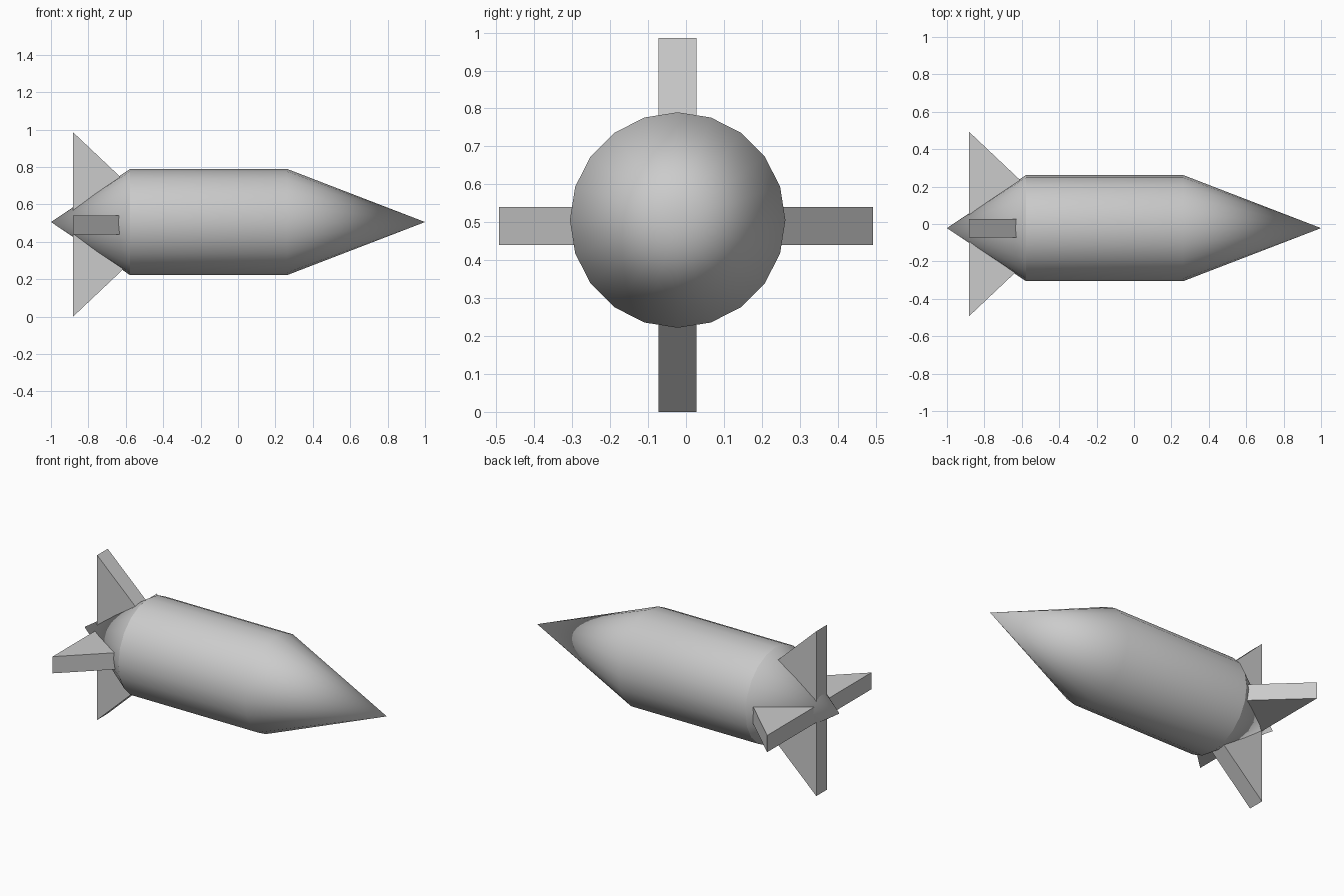
import bpy, bmesh, math

if "Cube" in bpy.data.objects:
    bpy.data.objects.remove(bpy.data.objects["Cube"])

CY, CZ = -0.022, 0.506   # body axis


def make_object(name, bm):
    bmesh.ops.recalc_face_normals(bm, faces=bm.faces)
    mesh = bpy.data.meshes.new(name)
    bm.to_mesh(mesh)
    bm.free()
    ob = bpy.data.objects.new(name, mesh)
    bpy.context.collection.objects.link(ob)
    return ob


# Hull: 20-sided spindle with a long nose and a short tail cone
def hull(sides=20, radius=0.284):
    bm = bmesh.new()
    rings = []
    for x in (-0.577, 0.262):
        ring = []
        for i in range(sides):
            a = 2 * math.pi * i / sides
            ring.append(bm.verts.new((x, CY + radius * math.sin(a), CZ + radius * math.cos(a))))
        rings.append(ring)
    tail, nose = bm.verts.new((-1, CY, CZ)), bm.verts.new((1, CY, CZ))
    back, front = rings
    for i in range(sides):
        j = (i + 1) % sides
        bm.faces.new((back[i], back[j], front[j], front[i]))
        bm.faces.new((tail, back[j], back[i]))
        bm.faces.new((nose, front[i], front[j]))
    return make_object("hull", bm)


# Fin pair: triangular prism spanning the tail, vertical or horizontal
def fin_pair(name, vertical):
    x0, x1, span, half = -0.882, -0.36, 0.493, 0.05
    bm = bmesh.new()
    profile = []
    for x, s in ((x0, -span), (x1, 0), (x0, span)):
        co = (x, CY - half, span + s) if vertical else (x, s, 0.49 - half)
        profile.append(bm.verts.new(co))
    face = bm.faces.new(profile)
    extruded = bmesh.ops.extrude_face_region(bm, geom=[face])["geom"]
    offset = (0, 2 * half, 0) if vertical else (0, 0, 2 * half)
    bmesh.ops.translate(bm, vec=offset,
                        verts=[v for v in extruded if isinstance(v, bmesh.types.BMVert)])
    return make_object(name, bm)


body = hull()
fin_pair("vertical_fins", True)
fin_pair("horizontal_fins", False)

bpy.ops.object.select_all(action='DESELECT')
body.select_set(True)
bpy.context.view_layer.objects.active = body
bpy.ops.object.shade_smooth_by_angle(angle=math.radians(30))
